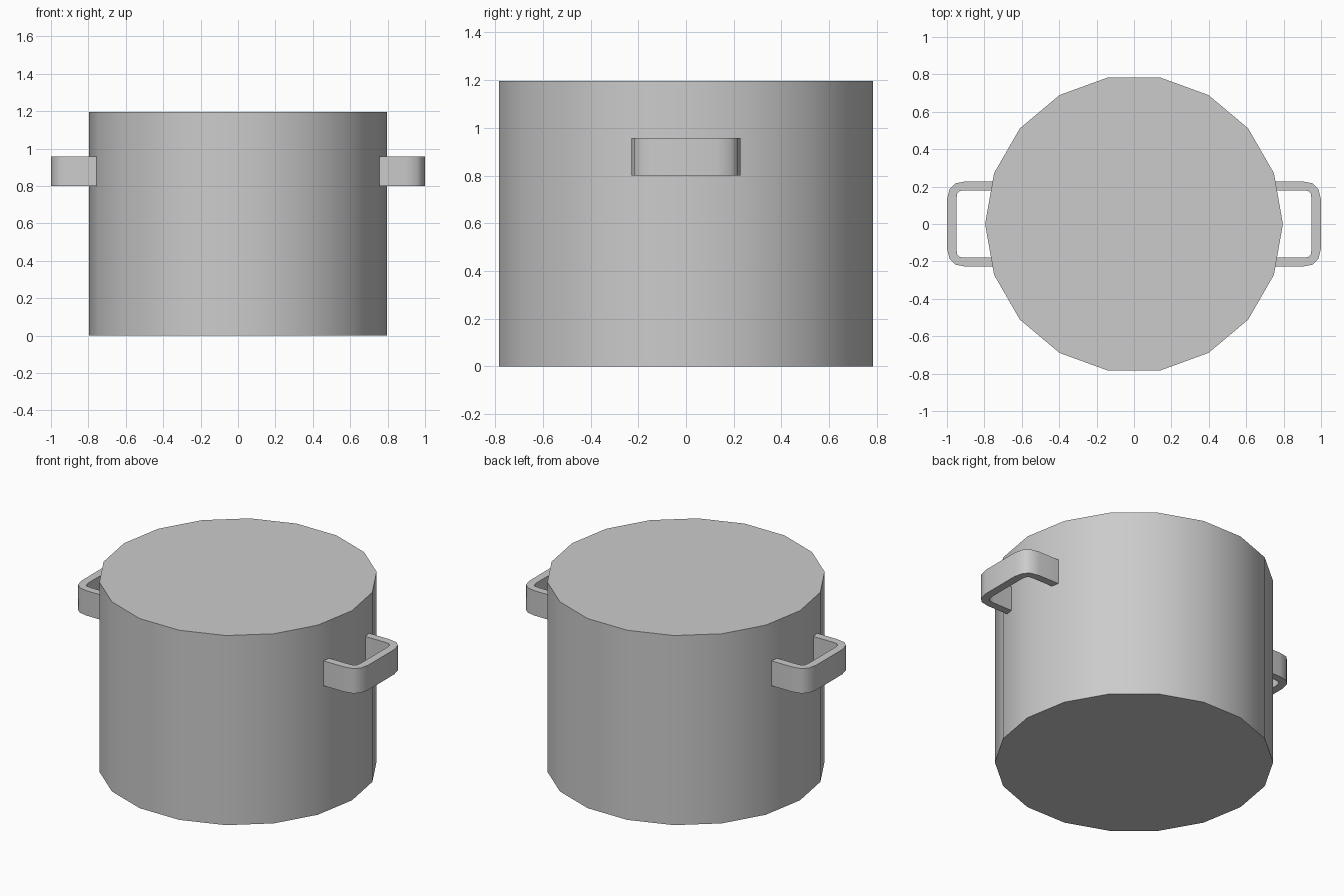
import bpy, bmesh

if "Cube" in bpy.data.objects:
    bpy.data.objects.remove(bpy.data.objects["Cube"])

# Pot body: closed 18-sided cylinder
R, H = 0.796, 1.197
bpy.ops.mesh.primitive_cylinder_add(vertices=18, radius=R, depth=H, location=(0, 0, H / 2),
                                    rotation=(0, 0, 1.5707963))
pot = bpy.context.object
pot.name = "pot_body"
bpy.ops.object.transform_apply(location=True, rotation=True, scale=True)
bpy.ops.object.shade_smooth_by_angle(angle=0.7)

# Handle profile: outer and inner edge of one half, mirrored in y
outer = [(0.75, 0.228), (0.90, 0.228), (0.955, 0.217), (0.986, 0.187), (1.0, 0.13)]
inner = [(0.75, 0.18), (0.90, 0.18), (0.93, 0.177), (0.945, 0.163), (0.95, 0.13)]


def full(half):
    return half + [(x, -y) for x, y in reversed(half)]


def make_handle(name, side):
    z0, z1 = 0.80, 0.957
    bm = bmesh.new()
    o = [bm.verts.new((side * x, y, z0)) for x, y in full(outer)]
    i = [bm.verts.new((side * x, y, z0)) for x, y in full(inner)]
    strip = [bm.faces.new((o[k], o[k + 1], i[k + 1], i[k])) for k in range(len(o) - 1)]
    ext = bmesh.ops.extrude_face_region(bm, geom=strip, use_keep_orig=True)
    top = [v for v in ext["geom"] if isinstance(v, bmesh.types.BMVert)]
    bmesh.ops.translate(bm, verts=top, vec=(0, 0, z1 - z0))
    bmesh.ops.recalc_face_normals(bm, faces=bm.faces)
    mesh = bpy.data.meshes.new(name)
    bm.to_mesh(mesh)
    bm.free()
    ob = bpy.data.objects.new(name, mesh)
    bpy.context.collection.objects.link(ob)
    bpy.ops.object.select_all(action='DESELECT')
    ob.select_set(True)
    bpy.context.view_layer.objects.active = ob
    bpy.ops.object.shade_smooth_by_angle(angle=0.7)


# Handles on both sides
make_handle("right_handle", 1)
make_handle("left_handle", -1)
